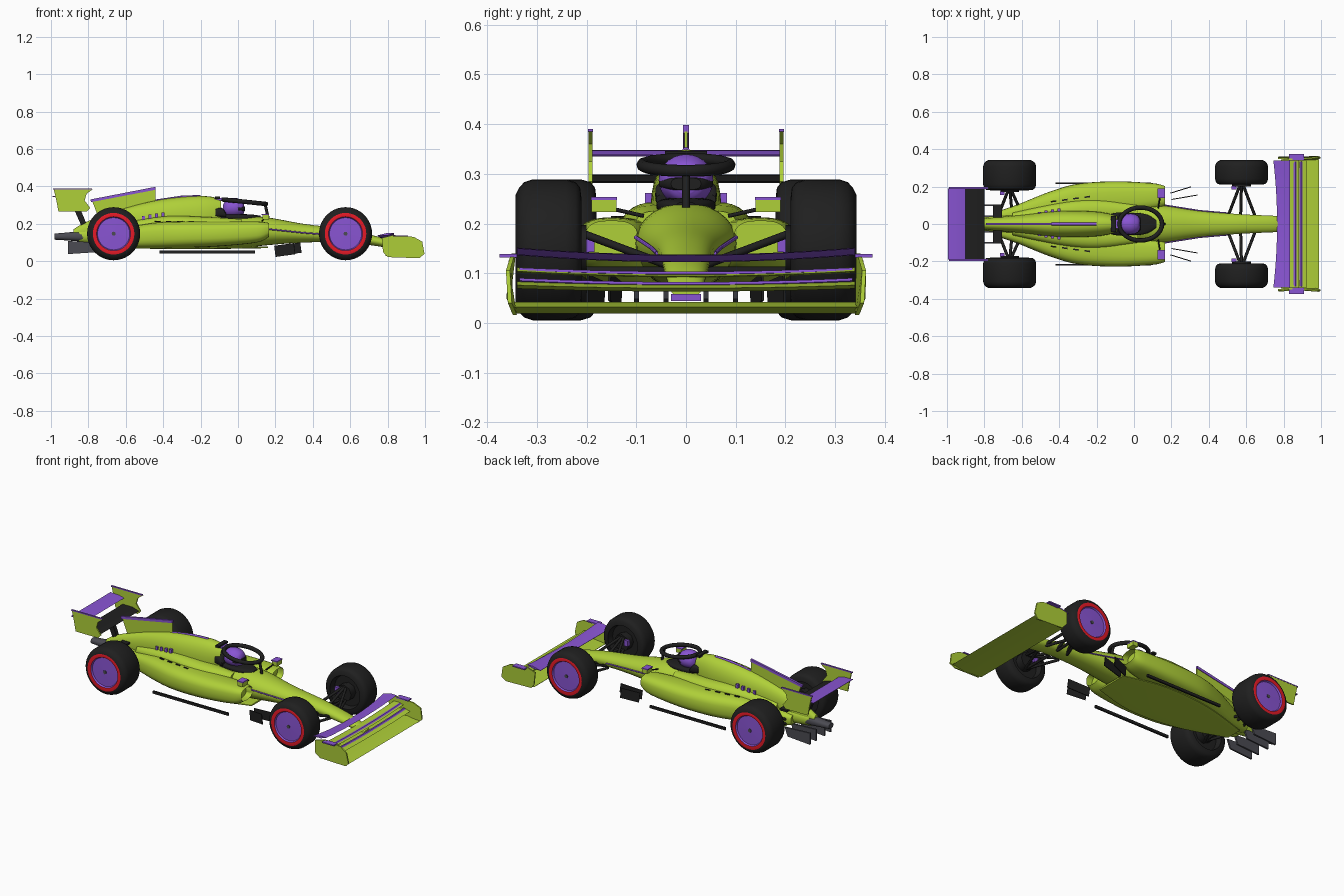
import bpy, bmesh, math
from mathutils import Vector

cube = bpy.data.objects.get("Cube")
if cube:
    bpy.data.objects.remove(cube, do_unlink=True)


def material(name, rgb):
    mat = bpy.data.materials.new(name)
    mat.use_nodes = True
    mat.diffuse_color = (*rgb, 1)
    mat.node_tree.nodes["Principled BSDF"].inputs["Base Color"].default_value = (*rgb, 1)
    return mat


GREEN = material("lime green", (.43, .63, .04))
PURPLE = material("purple", (.25, .09, .65))
BLACK = material("black", (.014, .014, .014))
RED = material("red", (.8, .01, .02))
GREY = material("dark grey", (.07, .07, .085))


def finish(obj, angle=35):
    bpy.ops.object.select_all(action='DESELECT')
    obj.select_set(True)
    bpy.context.view_layer.objects.active = obj
    bpy.ops.object.shade_smooth_by_angle(angle=math.radians(angle))
    return obj


def build(name, bm, *mats):
    bmesh.ops.recalc_face_normals(bm, faces=bm.faces)
    mesh = bpy.data.meshes.new(name)
    bm.to_mesh(mesh)
    bm.free()
    for mat in mats:
        mesh.materials.append(mat)
    obj = bpy.data.objects.new(name, mesh)
    bpy.context.collection.objects.link(obj)
    return finish(obj)


def skin(bm, rings):
    """Bridge closed rings of points and cap both ends; returns the first cap."""
    loops = [[bm.verts.new(p) for p in ring] for ring in rings]
    n = len(loops[0])
    for a, b in zip(loops, loops[1:]):
        for i in range(n):
            bm.faces.new((a[i], a[(i + 1) % n], b[(i + 1) % n], b[i]))
    bm.faces.new(loops[-1])
    return bm.faces.new(loops[0])


def smooth_rows(rows, steps=5):
    """Catmull-Rom interpolation between the given stations."""
    rows = [Vector(r) for r in rows]
    ext = [rows[0]] + rows + [rows[-1]]
    out = []
    for a, b, c, d in zip(ext, ext[1:], ext[2:], ext[3:]):
        for k in range(steps):
            t = k / steps
            out.append(b + (c - a) * (t / 2) + (a * 2 - b * 5 + c * 4 - d) * (t * t / 2)
                       + (b * 3 - a - c * 3 + d) * (t ** 3 / 2))
    return out + [rows[-1]]


def loft(name, rows, mats, power=2.4, side=1, inlet=0):
    """Superellipse sections: x, centre y, half width, bottom z, top z."""
    bm = bmesh.new()
    rings = []
    for x, yc, hw, zb, zt in smooth_rows(rows):
        ring = []
        for i in range(28):
            a = math.tau * i / 28
            c, s = math.cos(a), math.sin(a)
            y = yc + hw * math.copysign(abs(c) ** (2 / power), c)
            z = (zb + zt) / 2 + (zt - zb) / 2 * math.copysign(abs(s) ** (2 / power), s)
            ring.append((x, side * y, z))
        rings.append(ring)
    cap = skin(bm, rings)
    if inlet:
        bmesh.ops.inset_region(bm, faces=[cap], thickness=.008)
        for v in cap.verts:
            v.co.x -= inlet
        cap.material_index = len(mats) - 1
    return build(name, bm, *mats)


def plate(name, outline, y, thick, mat, bow=0):
    """Side outline (x, z) with thickness across y, bowed sideways at mid height."""
    bm = bmesh.new()
    skin(bm, [[(x, y + d + bow * (1 - ((z - .08) / .065) ** 2), z) for x, z in outline]
              for d in (-thick / 2, thick / 2)])
    return build(name, bm, mat)


def box(name, centre, size, mat, turn=0, pitch=0):
    bm = bmesh.new()
    bmesh.ops.create_cube(bm, size=1)
    bmesh.ops.scale(bm, vec=size, verts=bm.verts)
    obj = build(name, bm, mat)
    obj.location = centre
    obj.rotation_euler = (0, pitch, turn)
    return obj


def tube(name, points, radius, mat, cyclic=False):
    curve = bpy.data.curves.new(name, 'CURVE')
    curve.dimensions = '3D'
    curve.bevel_depth, curve.bevel_resolution = radius, 2
    curve.use_fill_caps = True
    spline = curve.splines.new('POLY')
    spline.points.add(len(points) - 1)
    for p, co in zip(spline.points, points):
        p.co = (*co, 1)
    spline.use_cyclic_u = cyclic
    curve.materials.append(mat)
    obj = bpy.data.objects.new(name, curve)
    bpy.context.collection.objects.link(obj)
    bpy.ops.object.select_all(action='DESELECT')
    obj.select_set(True)
    bpy.context.view_layer.objects.active = obj
    bpy.ops.object.convert(target='MESH')
    return finish(bpy.context.object, 50)


def wing(name, lead, trail, span, thick, mat, rise=0, sweep=0):
    """Aerofoil between lead and trail (x, z), curving up to the tips."""
    bm = bmesh.new()
    rings = []
    for k in range(-8, 9):
        f = (k / 8) ** 2
        (xa, za), (xb, zb) = lead, trail
        xb, za, zb = xb - sweep * f, za + rise * f, zb + rise * f
        xm, zm = xa + (xb - xa) * .4, za + (zb - za) * .4
        rings.append([(x, span * k / 8, z) for x, z in
                      ((xa, za), (xm, zm + thick / 2), (xb, zb + .002), (xb, zb), (xm, zm - thick / 2))])
    skin(bm, rings)
    return build(name, bm, mat)


def wheel(name, x, inner, outer, side):
    """Turned tyre and rim; material follows the radius on the outer face."""
    profile = [(.001, outer - .006, 1), (.086, outer - .008, 1), (.091, outer + .001, 2),
               (.111, outer + .003, 0), (.125, outer - .004, 0), (.136, outer - .014, 0),
               (.142, outer - .032, 0), (.142, inner + .032, 0), (.136, inner + .012, 0),
               (.125, inner + .003, 0), (.1, inner, 0), (.092, inner + .035, 0), (.001, inner + .035, 0)]
    bm = bmesh.new()
    n = 40
    loops = [[bm.verts.new((x + r * math.cos(math.tau * i / n), side * y, .147 + r * math.sin(math.tau * i / n)))
              for i in range(n)] for r, y, m in profile]
    for (a, b), row in zip(zip(loops, loops[1:]), profile):
        for i in range(n):
            bm.faces.new((a[i], a[(i + 1) % n], b[(i + 1) % n], b[i])).material_index = row[2]
    build(name, bm, BLACK, PURPLE, RED)
    tube(name + "_nut", [(x, side * (outer - .02), .147), (x, side * (outer - .003), .147)], .011, GREY)
    tube(name + "_hub", [(x, side * (inner - .01), .147), (x, side * (inner + .05), .147)], .05, BLACK)
    box(name + "_brake_duct", (x - .04, side * (inner - .016), .16), (.025, .02, .035), PURPLE)


# Central body
loft("monocoque_and_nose", [(.87, 0, .03, .052, .078), (.78, 0, .042, .075, .122), (.575, 0, .052, .1, .17),
     (.35, 0, .07, .1, .2), (.15, 0, .1, .085, .235), (0, 0, .1, .07, .242), (-.3, 0, .1, .07, .235),
     (-.6, 0, .06, .08, .2), (-.85, 0, .03, .1, .17)], [GREEN], 2.1)
loft("engine_cover", [(-.09, 0, .045, .17, .335), (-.2, 0, .066, .12, .349), (-.4, 0, .07, .12, .332),
     (-.6, 0, .048, .11, .285), (-.8, 0, .03, .11, .215), (-.88, 0, .02, .12, .17)],
     [GREEN, BLACK], 2.2, inlet=.03)
loft("floor", [(.16, 0, .1, .07, .079), (-.1, 0, .16, .066, .075), (-.4, 0, .14, .066, .075),
     (-.7, 0, .05, .07, .079)], [GREEN], 6)
plate("engine_fin", [(-.44, .385), (-.78, .322), (-.74, .22), (-.44, .31)], 0, .007, GREEN)
plate("fin_cap", [(-.44, .398), (-.79, .33), (-.785, .316), (-.44, .382)], 0, .013, PURPLE)
tube("spine_stripe", [(-.2, 0, .346), (-.3, 0, .343), (-.44, 0, .322)], .008, PURPLE)

# Cockpit
loft("cockpit_opening", [(.12, 0, .02, .22, .243), (.07, 0, .05, .22, .25), (0, 0, .06, .22, .252),
     (-.09, 0, .05, .22, .252)], [BLACK], 3)
loft("headrest", [(-.065, 0, .06, .235, .26), (-.085, 0, .062, .235, .285), (-.12, 0, .055, .235, .285)], [BLACK], 4)
loft("helmet", [(.033, 0, .022, .26, .305), (.02, 0, .042, .245, .325), (-.015, 0, .055, .235, .339),
     (-.06, 0, .046, .24, .332), (-.08, 0, .02, .255, .3)], [PURPLE], 2)
loft("visor", [(.038, 0, .03, .268, .292), (.025, 0, .042, .266, .294), (0, 0, .0545, .268, .292)], [BLACK], 3)
box("roll_hoop_camera", (-.11, 0, .34), (.025, .085, .012), BLACK)
box("roll_hoop_trim", (-.1, 0, .331), (.05, .05, .012), PURPLE)
ring = [math.tau * i / 32 for i in range(32)]
tube("halo_ring", [(.035 + .115 * math.cos(a), .088 * math.sin(a), .318 - .012 * math.cos(a)) for a in ring],
     .012, BLACK, True)
tube("halo_pillar", [(.145, 0, .305), (.165, 0, .215)], .008, BLACK)

# Front wing
wing("front_main_plane", (.988, .032), (.785, .028), .345, .024, GREEN)
wing("front_second_flap", (.925, .07), (.85, .07), .34, .014, GREEN, .006)
wing("front_third_flap", (.88, .094), (.815, .1), .34, .01, GREEN, .01)
wing("front_top_flap", (.835, .136), (.765, .122), .34, .014, PURPLE, .014, .02)
for i, (x, z) in enumerate([(.9, .077), (.87, .098)]):
    wing("front_flap_stripe_" + str(i), (x, z), (x - .016, z + .003), .335, .008, PURPLE, .008)
box("nose_tip", (.87, 0, .051), (.03, .06, .015), PURPLE)

# Rear wing and tail
wing("rear_main_plane", (-.8, .285), (-.91, .297), .19, .016, BLACK)
wing("rear_flap", (-.9, .338), (-.995, .346), .19, .012, PURPLE)
plate("rear_wing_pylon", [(-.88, .285), (-.845, .285), (-.79, .15), (-.82, .15)], 0, .025, BLACK)
loft("tail_structure", [(-.98, 0, .022, .115, .148), (-.9, 0, .028, .11, .155), (-.78, 0, .035, .1, .17)], [GREY])

for side, tag in ((1, "left_"), (-1, "right_")):
    # Wheels and suspension
    wheel(tag + "front_wheel", .575, .21, .34, side)
    wheel(tag + "rear_wheel", -.665, .18, .34, side)
    for axle, hub_x, hub_y, inner in (("front_", .575, .23, (.5, .57, .65)), ("rear_", -.665, .2, (-.59, -.65, -.73))):
        for level, z_in, z_out in (("upper_", .115, .188), ("lower_", .105, .105)):
            for i, x in enumerate(inner):
                tube(tag + axle + level + "arm_" + str(i),
                     [(hub_x, side * hub_y, z_out), (x, side * .035, z_in)], .008, BLACK)

    # Sidepod
    loft(tag + "sidepod", [(.165, .15, .053, .13, .205), (.1, .148, .07, .1, .212), (-.1, .14, .088, .08, .212),
         (-.3, .125, .09, .072, .212), (-.45, .095, .078, .07, .205), (-.62, .055, .05, .075, .175),
         (-.75, .03, .03, .09, .15)], [GREEN], 2.8, side, .04)
    loft(tag + "shoulder", [(.02, .065, .04, .15, .225), (-.2, .07, .06, .15, .238), (-.4, .058, .055, .15, .24),
         (-.65, .03, .03, .13, .2)], [GREEN], 2.2, side)
    for i in range(4):
        box(tag + "louvre_" + str(i), (-.25 - .06 * i, side * (.145 - .008 * i), .212), (.03, .008, .006), BLACK, side * .15)
        box(tag + "cooling_slot_" + str(i), (-.4 - .035 * i, side * (.073 - .006 * i), .25 - .006 * i),
            (.016, .02, .022), PURPLE)
    tube(tag + "nose_pinstripe", [(.5, side * .058, .14), (.35, side * .071, .152), (.16, side * .101, .172)], .004, PURPLE)

    # Mirror
    box(tag + "mirror", (.148, side * .165, .236), (.034, .05, .026), GREEN)
    box(tag + "mirror_cover", (.146, side * .165, .25), (.04, .052, .006), PURPLE)
    tube(tag + "mirror_stalk", [(.14, side * .15, .23), (.13, side * .085, .215)], .004, BLACK)

    # Floor edge, side vanes and diffuser
    box(tag + "floor_edge", (-.165, side * .218, .048), (.51, .01, .016), BLACK)
    box(tag + "outer_vane", (.25, side * .182, .06), (.11, .005, .06), BLACK, side * .3, -.13)
    box(tag + "inner_vane", (.27, side * .143, .064), (.135, .005, .055), BLACK, side * .17, -.13)
    box(tag + "beam_wing", (-.73, side * .07, .2), (.05, .07, .012), BLACK)
    for i, y in enumerate((.04, .1)):
        plate(tag + "diffuser_fin_" + str(i), [(-.91, .038), (-.91, .108), (-.74, .1), (-.76, .048)],
              side * y, .01, GREY)

    # Front and rear wing ends
    plate(tag + "front_endplate", [(.77, .125), (.83, .14), (.94, .13), (.985, .105), (.997, .04), (.97, .016),
          (.8, .022), (.775, .05)], side * .344, .008, GREEN, side * .017)
    box(tag + "front_winglet", (.87, side * .358, .135), (.08, .035, .007), PURPLE)
    plate(tag + "rear_endplate", [(-.985, .385), (-.777, .385), (-.81, .36), (-.82, .325), (-.79, .285), (-.81, .265),
          (-.96, .265), (-.97, .32)], side * .192, .008, GREEN)
    box(tag + "rear_endplate_trim", (-.885, side * .192, .387), (.21, .01, .006), PURPLE)
